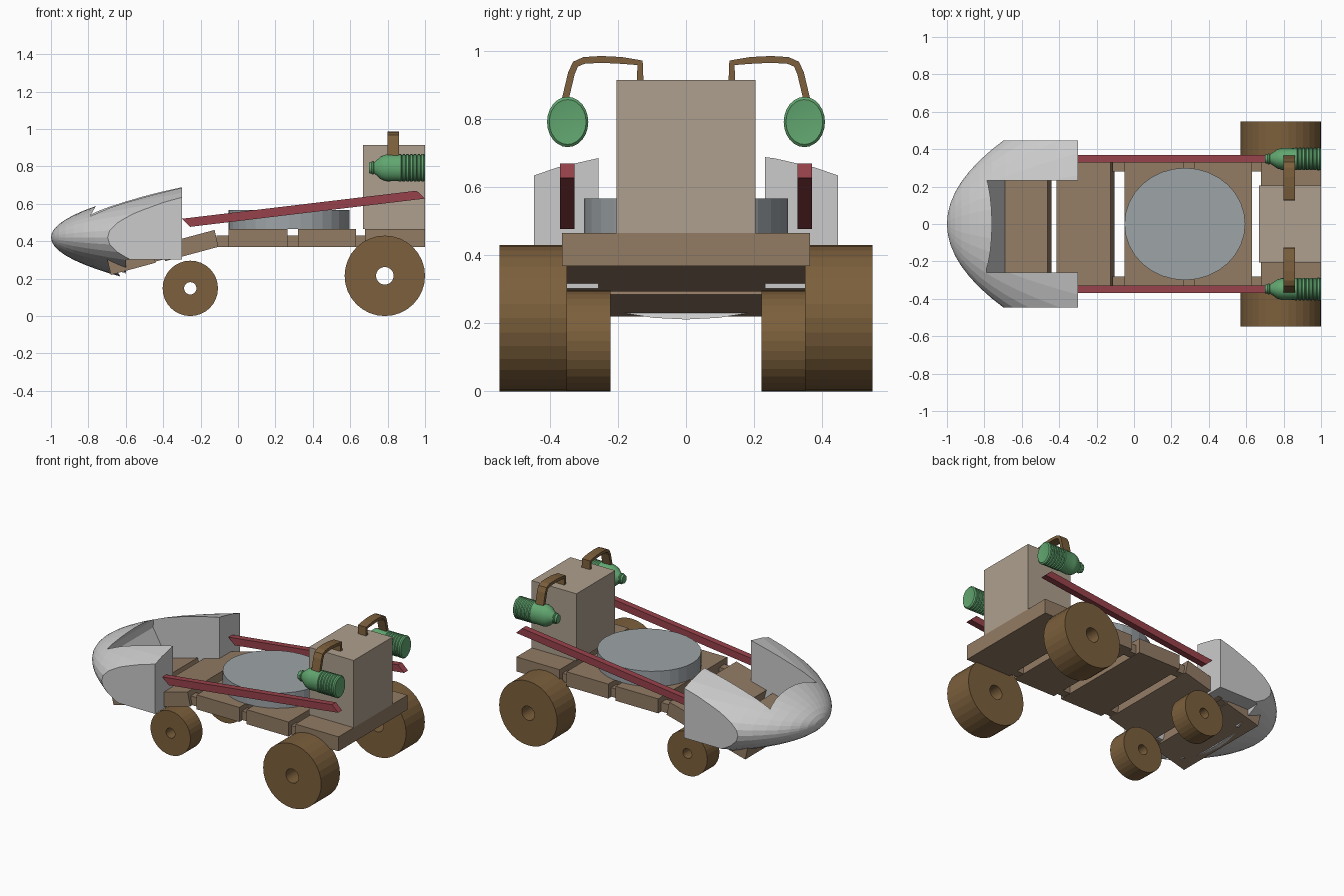
import bpy, bmesh
from math import sin, cos, pi, sqrt
from mathutils import Vector

if "Cube" in bpy.data.objects:
    bpy.data.objects.remove(bpy.data.objects["Cube"])


def mat(name, rgb):
    m = bpy.data.materials.new(name)
    m.diffuse_color = (*rgb, 1)
    m.use_nodes = True
    m.node_tree.nodes["Principled BSDF"].inputs["Base Color"].default_value = m.diffuse_color
    return m


PLANK = mat("plank_wood", (0.29, 0.20, 0.13))
DARK = mat("wheel_wood", (0.20, 0.115, 0.045))
PALE = mat("pale_wood", (0.42, 0.35, 0.27))
GREEN = mat("green_plastic", (0.12, 0.38, 0.16))
RED = mat("red_paint", (0.31, 0.055, 0.07))
STEEL = mat("grey_metal", (0.34, 0.37, 0.39))


def finish(name, bm, material=None):
    bmesh.ops.recalc_face_normals(bm, faces=bm.faces)
    me = bpy.data.meshes.new(name)
    bm.to_mesh(me)
    bm.free()
    ob = bpy.data.objects.new(name, me)
    bpy.context.collection.objects.link(ob)
    if material:
        me.materials.append(material)
    return ob


def prism(name, pts, lo, hi, axis="y", material=None):
    """Extrude a 2D outline: (x,z) along y, or (y,z) along x."""
    bm = bmesh.new()
    def place(p, d):
        return (p[0], d, p[1]) if axis == "y" else (d, p[0], p[1])
    a = [bm.verts.new(place(p, lo)) for p in pts]
    b = [bm.verts.new(place(p, hi)) for p in pts]
    bm.faces.new(a)
    bm.faces.new(b)
    n = len(pts)
    for i in range(n):
        j = (i + 1) % n
        bm.faces.new((a[i], a[j], b[j], b[i]))
    return finish(name, bm, material)


def box(name, x, y, z, material=None):
    return prism(name, [(x[0], z[0]), (x[1], z[0]), (x[1], z[1]), (x[0], z[1])],
                 y[0], y[1], "y", material)


def revolve(name, profile, centre, axis, scale=(1, 1), n=32, ring=False, material=None):
    """Spin (along, radius) points about an axis; scale squashes the section."""
    bm = bmesh.new()
    c = Vector(centre)
    rings = []
    for d, r in profile:
        row = []
        for i in range(1 if r == 0 else n):
            t = 2 * pi * i / n
            u, v = r * cos(t) * scale[0], r * sin(t) * scale[1]
            p = {"x": (d, u, v), "y": (u, d, v), "z": (u, v, d)}[axis]
            row.append(bm.verts.new(c + Vector(p)))
        rings.append(row)
    pairs = list(zip(rings, rings[1:]))
    if ring:
        pairs.append((rings[-1], rings[0]))
    for a, b in pairs:
        for i in range(n):
            j = (i + 1) % n
            if len(a) == 1:
                bm.faces.new((a[0], b[i], b[j]))
            elif len(b) == 1:
                bm.faces.new((a[i], a[j], b[0]))
            else:
                bm.faces.new((a[i], a[j], b[j], b[i]))
    return finish(name, bm, material)


def smooth(ob):
    bpy.ops.object.select_all(action="DESELECT")
    ob.select_set(True)
    bpy.context.view_layer.objects.active = ob
    bpy.ops.object.shade_smooth_by_angle(angle=0.6)


# Level deck planks
for i, (x0, x1) in enumerate([(-0.05, 0.265), (0.32, 0.63), (0.68, 1.0)]):
    box(f"deck_plank_{i + 1}", (x0, x1), (-0.365, 0.365), (0.368, 0.465), PLANK)

# Tilted front planks
prism("tilted_plank", [(-0.105, 0.37), (-0.125, 0.46), (-0.415, 0.383), (-0.39, 0.293)],
      -0.355, 0.355, "y", PLANK)
prism("nose_plank", [(-0.44, 0.285), (-0.462, 0.375), (-0.70, 0.308), (-0.68, 0.22)],
      -0.345, 0.345, "y", PLANK)

# Engine block and oval seat disc
box("engine_block", (0.668, 1.0), (-0.205, 0.205), (0.465, 0.915), PALE)
revolve("seat_disc", [(0.465, 0), (0.465, 1), (0.567, 1), (0.567, 0)],
        (0.272, 0, 0), "z", (0.323, 0.3), 32, material=STEEL)

# Bottle outline: cap, neck, shoulder, ribbed body, dished base
bottle = [(0.70, 0), (0.70, 0.028), (0.713, 0.030), (0.717, 0.036), (0.724, 0.036),
          (0.728, 0.030), (0.74, 0.040), (0.765, 0.062), (0.79, 0.071), (0.80, 0.072),
          (0.855, 0.070)]
for k in range(6):
    x = 0.862 + k * 0.02
    bottle += [(x, 0.073), (x + 0.010, 0.073), (x + 0.014, 0.067)]
bottle += [(0.982, 0.074), (0.993, 0.074), (1.0, 0.066), (0.992, 0)]

# Handle ribbon centre line in (y, z)
path = [Vector(p) for p in [(0.135, 0.91), (0.135, 0.966), (0.19, 0.973), (0.25, 0.976),
                            (0.30, 0.973), (0.325, 0.962), (0.337, 0.935), (0.356, 0.855)]]


def ribbon(points, half):
    left, right = [], []
    for i, p in enumerate(points):
        t = (points[min(i + 1, len(points) - 1)] - points[max(i - 1, 0)]).normalized()
        nrm = Vector((-t.y, t.x)) * half
        left.append(p + nrm)
        right.append(p - nrm)
    return left + right[::-1]


# Parts repeated on both sides
for s, side in ((-1, "right"), (1, "left")):
    for name, x, r, hole, y0, y1 in (("rear", 0.785, 0.215, 0.047, 0.35, 0.548),
                                     ("front", -0.255, 0.148, 0.033, 0.222, 0.35)):
        revolve(f"{name}_wheel_{side}",
                [(s * y0, hole), (s * y0, r), (s * y1, r), (s * y1, hole)],
                (x, 0, r), "y", ring=True, material=DARK)
    prism(f"side_rail_{side}", [(-0.30, 0.52), (-0.255, 0.477), (1.0, 0.628), (0.955, 0.67)],
          s * 0.328, s * 0.37, "y", RED)
    smooth(revolve(f"bottle_{side}", bottle, (0, s * 0.348, 0.792), "x",
                   (0.82, 1), 24, material=GREEN))
    prism(f"bottle_hanger_{side}", [(s * p.x, p.y) for p in ribbon(path, 0.01)],
          0.80, 0.86, "x", DARK)
    for i, (x0, x1) in enumerate([(-0.115, -0.05), (0.265, 0.32), (0.63, 0.68)]):
        box(f"plank_link_{side}_{i + 1}", (x0, x1), (s * 0.28, s * 0.335), (0.37, 0.43), PLANK)
    prism(f"front_link_{side}", [(-0.47, 0.285), (-0.385, 0.305), (-0.40, 0.36), (-0.48, 0.34)],
          s * 0.28, s * 0.335, "y", PLANK)

# Nose: paraboloid with a cockpit slot, flat sides and a flat underside cut away
profile = [(-1 + 0.7 * (k / 12) ** 2, k / 12) for k in range(13)] + [(-0.3, 0)]
nose = revolve("nose_fairing", profile, (0, 0, 0.42), "x", (0.68, 0.287), 32)
cutters = [
    prism("slot_cutter", [(-0.1, 0.1), (-0.56, 0.1), (-0.69, 0.31), (-0.792, 0.49),
                          (-0.788, 0.54), (-0.757, 0.592), (-0.62, 0.9), (-0.1, 0.9)],
          -0.258, 0.233),
    box("underside_cutter", (-0.6, -0.1), (-0.9, 0.9), (0.0, 0.302)),
    box("side_cutter_right", (-1.2, -0.1), (-0.9, -0.447), (0.0, 0.9)),
    box("side_cutter_left", (-1.2, -0.1), (0.447, 0.9), (0.0, 0.9)),
]
bpy.context.view_layer.objects.active = nose
for c in cutters:
    m = nose.modifiers.new("cut", "BOOLEAN")
    m.operation, m.solver, m.object = "DIFFERENCE", "EXACT", c
    bpy.ops.object.modifier_apply(modifier=m.name)
    bpy.data.objects.remove(c, do_unlink=True)
